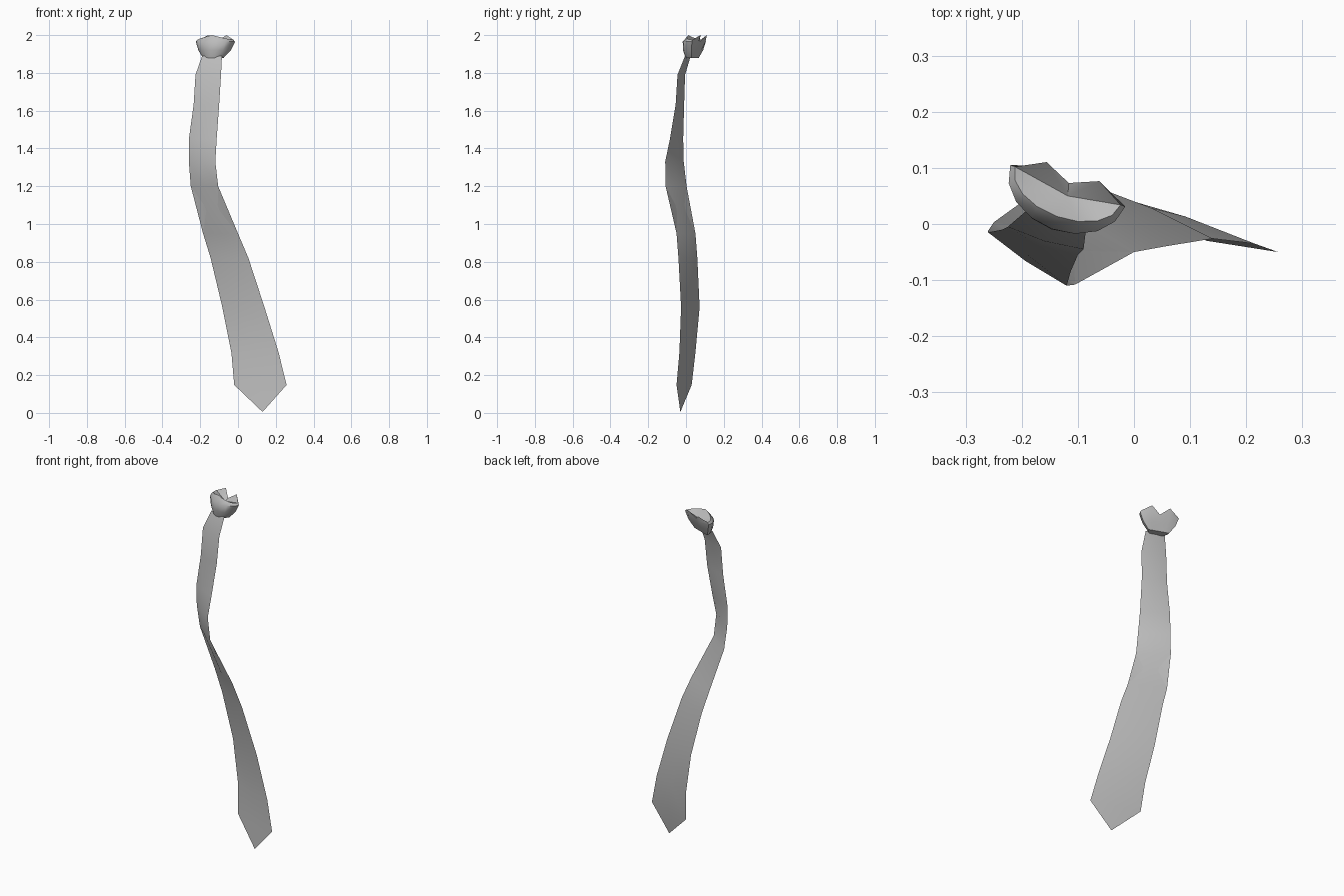
import bpy, bmesh, math
from mathutils import Vector

cube = bpy.data.objects.get("Cube")
if cube:
    bpy.data.objects.remove(cube)

grey = bpy.data.materials.new("cloth grey")
grey.use_nodes = True
grey.diffuse_color = (0.5, 0.5, 0.5, 1)
grey.node_tree.nodes["Principled BSDF"].inputs["Base Color"].default_value = (0.5, 0.5, 0.5, 1)


def loft(name, rings, tip=None, lid=None, angle=50):
    """Skin closed rings; the ends are capped flat or drawn to a point."""
    bm = bmesh.new()
    loops = [[bm.verts.new(p) for p in ring] for ring in rings]
    n = len(loops[0])
    for a, b in zip(loops, loops[1:]):
        for i in range(n):
            j = (i + 1) % n
            bm.faces.new((a[i], a[j], b[j], b[i]))
    for loop, point in ((loops[0], lid), (loops[-1], tip)):
        if point is None:
            bm.faces.new(loop)
        else:
            end = bm.verts.new(point)
            for i in range(n):
                bm.faces.new((loop[i], loop[(i + 1) % n], end))
    bmesh.ops.recalc_face_normals(bm, faces=bm.faces)
    mesh = bpy.data.meshes.new(name)
    bm.to_mesh(mesh)
    bm.free()
    mesh.materials.append(grey)
    obj = bpy.data.objects.new(name, mesh)
    bpy.context.collection.objects.link(obj)
    bpy.ops.object.select_all(action='DESELECT')
    obj.select_set(True)
    bpy.context.view_layer.objects.active = obj
    bpy.ops.object.shade_smooth_by_angle(angle=math.radians(angle))


# Tie blade: right edge x, y, then left edge x, y, then height
blade = [
    (-.19, .025, -.085, -.005, 1.89), (-.225, -.005, -.09, -.045, 1.79),
    (-.235, -.01, -.10, -.055, 1.63), (-.26, -.015, -.113, -.085, 1.45),
    (-.26, -.012, -.12, -.11, 1.33), (-.25, .003, -.105, -.108, 1.20),
    (-.185, .05, 0, -.05, .95), (-.145, .06, .055, -.04, .82),
    (-.083, .072, .14, -.026, .56), (-.035, .05, .215, -.035, .32),
    (-.02, .03, .257, -.05, .148),
]
rings = []
for x0, y0, x1, y1, z in blade:
    a, b = Vector((x0, y0, z)), Vector((x1, y1, z))
    mid = (a + b) / 2
    out = Vector((y1 - y0, x0 - x1, 0)).normalized() * .006
    rings.append([a, mid + out, b, mid - out])
loft("tie_blade", rings, tip=(.13, -.03, .005))

# Knot: flat back, rounded front, turned to follow the blade
side, front = Vector((.94, -.34, 0)), Vector((-.34, -.94, 0))


def knot_ring(cx, cy, z, half, depth, bump, dip, corner):
    c = Vector((cx, cy, z))
    ring = []
    for k in range(9):
        t = math.pi * k / 8
        p = c + side * half * math.cos(t) + front * depth * math.sin(t)
        p.z -= corner * abs(math.cos(t))
        ring.append(p)
    for u, v, drop in ((-.5, -bump, 0), (0, -bump * .2, dip), (.5, -bump, 0)):
        ring.append(c + side * half * u + front * v - Vector((0, 0, drop)))
    return ring


loft("knot", [
    knot_ring(-.118, .068, 2.0, .10, .058, .027, .035, .025),
    knot_ring(-.118, .068, 1.965, .109, .082, .018, .015, 0),
    knot_ring(-.122, .060, 1.92, .09, .074, .006, 0, 0),
    knot_ring(-.13, .048, 1.88, .058, .05, 0, 0, 0),
], lid=(-.118, .05, 1.955))
